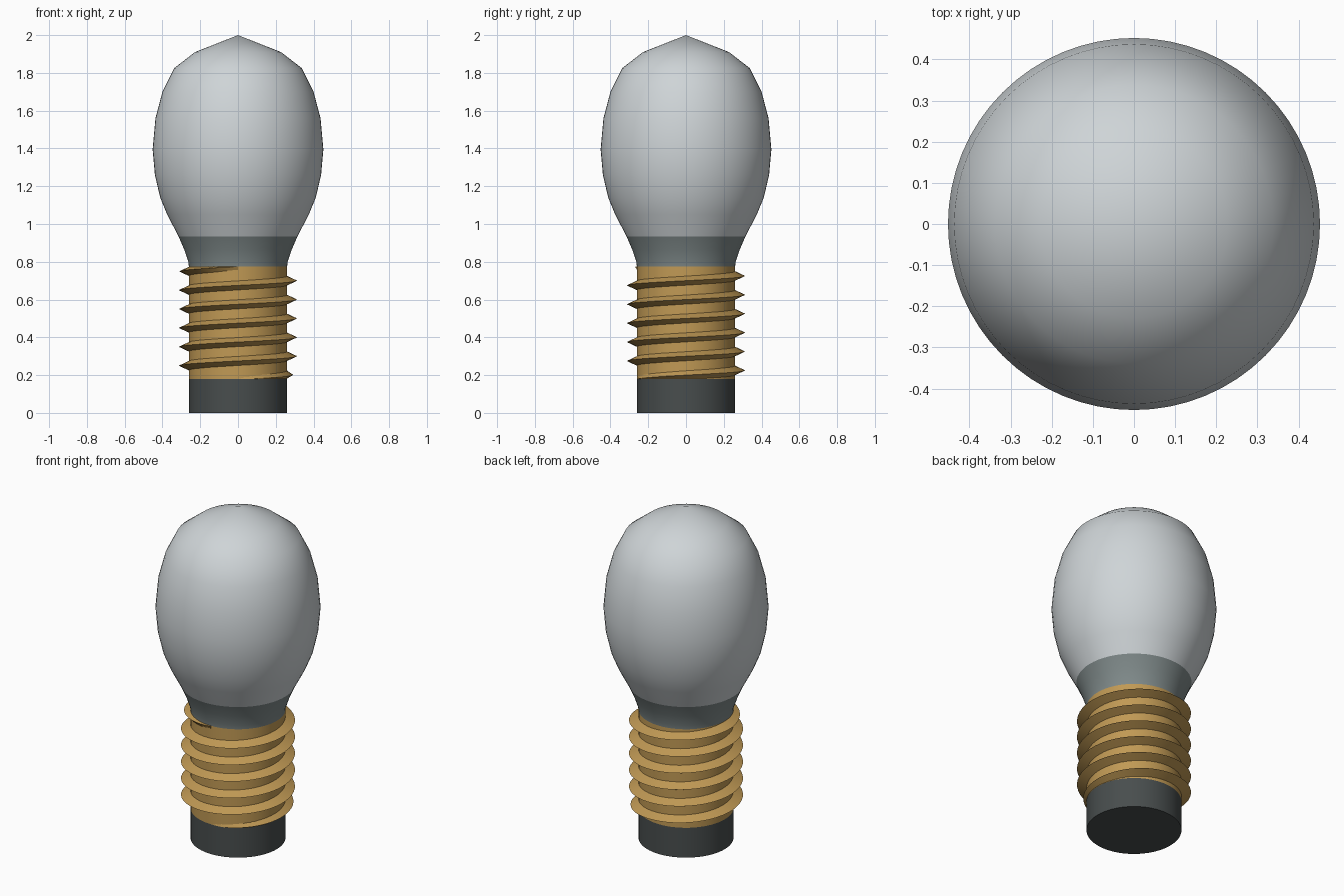
import bpy, bmesh
from math import cos, sin, pi, tau, radians

cube = bpy.data.objects.get("Cube")
if cube:
    bpy.data.objects.remove(cube, do_unlink=True)


def material(name, rgb, rough=0.6):
    m = bpy.data.materials.new(name)
    m.use_nodes = True
    m.diffuse_color = (*rgb, 1)
    node = m.node_tree.nodes["Principled BSDF"]
    node.inputs["Base Color"].default_value = (*rgb, 1)
    node.inputs["Roughness"].default_value = rough
    return m


frosted = material("frosted_glass", (0.62, 0.66, 0.68))
grey = material("grey_collar", (0.21, 0.25, 0.25))
dark = material("dark_base", (0.065, 0.075, 0.075))
brass = material("brass", (0.53, 0.32, 0.09))


def finish(name, bm, mats, angle):
    bmesh.ops.remove_doubles(bm, verts=bm.verts, dist=1e-5)
    bmesh.ops.recalc_face_normals(bm, faces=bm.faces)
    me = bpy.data.meshes.new(name)
    bm.to_mesh(me)
    bm.free()
    ob = bpy.data.objects.new(name, me)
    bpy.context.collection.objects.link(ob)
    for m in mats:
        me.materials.append(m)
    bpy.ops.object.select_all(action="DESELECT")
    ob.select_set(True)
    bpy.context.view_layer.objects.active = ob
    bpy.ops.object.shade_smooth_by_angle(angle=radians(angle))
    return ob


def lathe(name, profile, mats, angle=40, steps=64):
    """Spin a (radius, height) profile around the z axis."""
    bm = bmesh.new()
    verts = [bm.verts.new((r, 0, z)) for r, z in profile]
    edges = [bm.edges.new(pair) for pair in zip(verts, verts[1:])]
    bmesh.ops.spin(bm, geom=verts + edges, cent=(0, 0, 0), axis=(0, 0, 1),
                   angle=tau, steps=steps)
    return finish(name, bm, mats, angle)


R = 0.26             # radius of the stem
BASE, NECK = 0.18, 0.775

# Plain contact at the foot
lathe("base_contact", [(0, 0), (R, 0), (R, BASE), (0, BASE)], [dark])

# Straight core of the screw
lathe("screw_core", [(0, BASE), (R, BASE), (R, NECK), (0, NECK)], [brass])

# Glass bulb with a grey collar at its neck
SEAM = 0.935
bulb = lathe("bulb", [(0, NECK), (R, NECK), (0.263, 0.8), (0.285, 0.865), (0.315, SEAM),
                      (0.375, 1.05), (0.412, 1.14), (0.44, 1.26), (0.452, 1.395),
                      (0.437, 1.56), (0.40, 1.70), (0.338, 1.825), (0.228, 1.91),
                      (0, 2)], [frosted, grey])
for p in bulb.data.polygons:
    p.material_index = 1 if p.center.z < SEAM else 0

# Helical thread: a triangular ridge that fades out at both ends
PITCH, DEPTH, HALF, STEPS = 0.1, 0.052, 0.026, 48
first, last = -STEPS // 4, int(5.77 * STEPS)
bm = bmesh.new()
rings = []
for i in range(first, last + 1):
    a = tau * i / STEPS
    z = 0.2 + PITCH * i / STEPS
    fade = min(1, (i - first) / (STEPS * 0.42), (last - i) / (STEPS * 0.3) + 0.15)
    ring = []
    for r, dz in ((R - 0.004, -HALF), (R + DEPTH * fade, 0), (R - 0.004, HALF)):
        h = min(max(z + dz, BASE), NECK)
        ring.append(bm.verts.new((r * cos(a), r * sin(a), h)))
    rings.append(ring)
for p, q in zip(rings, rings[1:]):
    for j in range(3):
        k = (j + 1) % 3
        bm.faces.new((p[j], q[j], q[k], p[k]))
bm.faces.new(rings[0])
bm.faces.new(rings[-1])
finish("screw_thread", bm, [brass], 40)
